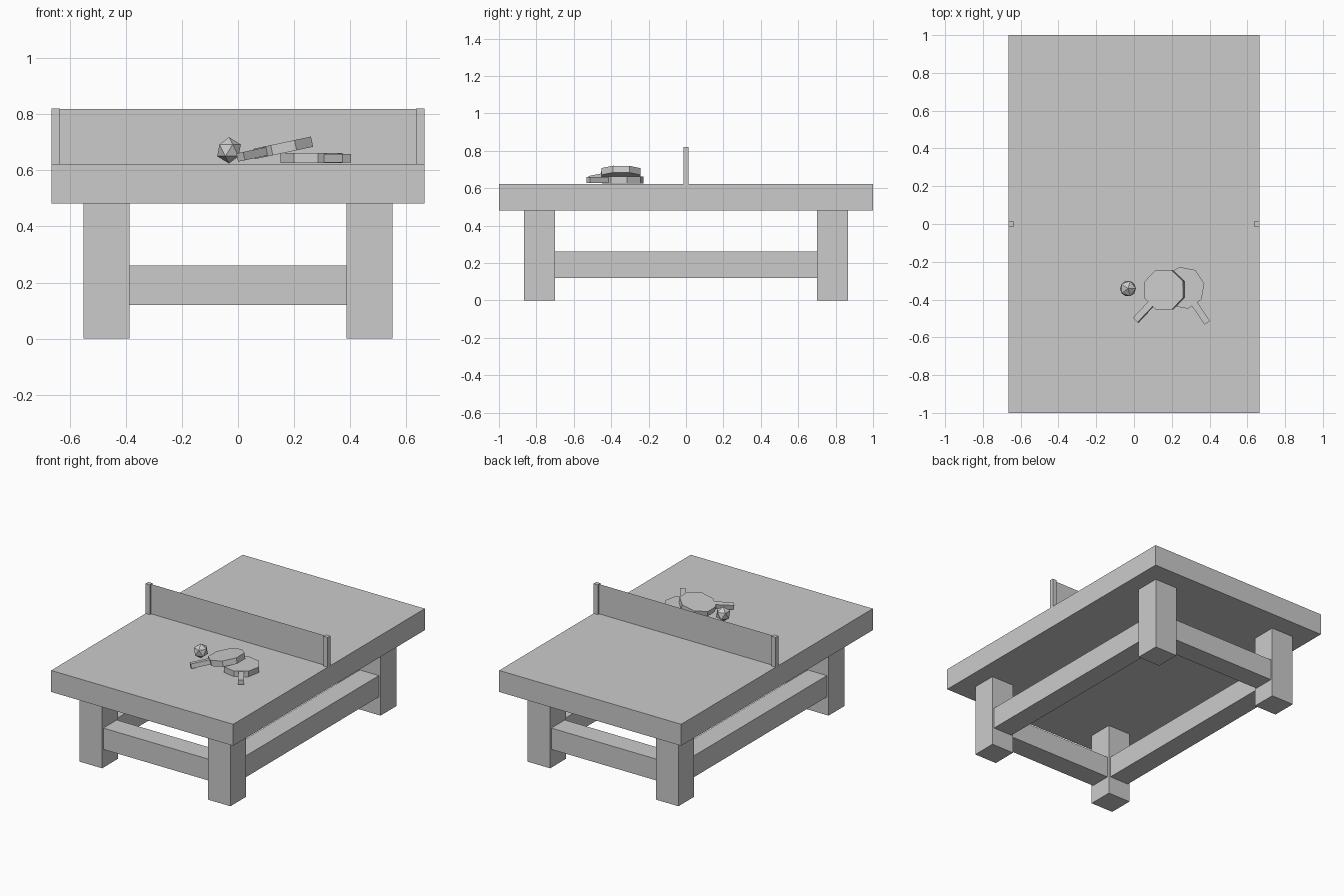
import bpy, bmesh
from math import radians, pi
from mathutils import Matrix, Vector

if "Cube" in bpy.data.objects:
    bpy.data.objects.remove(bpy.data.objects["Cube"])


def finish(name, bm):
    bmesh.ops.recalc_face_normals(bm, faces=bm.faces)
    mesh = bpy.data.meshes.new(name)
    bm.to_mesh(mesh)
    bm.free()
    obj = bpy.data.objects.new(name, mesh)
    bpy.context.collection.objects.link(obj)
    return obj


def add_box(bm, lo, hi):
    lo, hi = Vector(lo), Vector(hi)
    m = Matrix.Translation((lo + hi) / 2) @ Matrix.Diagonal((*(hi - lo), 1))
    bmesh.ops.create_cube(bm, size=1, matrix=m)


def box(name, lo, hi):
    bm = bmesh.new()
    add_box(bm, lo, hi)
    return finish(name, bm)


TOP = 0.623      # playing surface height
UNDER = 0.481    # underside of the table top
LX, LY = 0.4685, 0.7835   # leg centres
LEG, RAIL = 0.0825, 0.07  # half widths

# Table top
box("table_top", (-0.665, -1, UNDER), (0.665, 1, TOP))

# Legs
for sx, side in ((-1, "left"), (1, "right")):
    for sy, end in ((-1, "front"), (1, "back")):
        x, y = sx * LX, sy * LY
        box(f"{end}_{side}_leg", (x - LEG, y - LEG, 0), (x + LEG, y + LEG, UNDER))

# Rails between the legs
for s, side, end in ((-1, "left", "front"), (1, "right", "back")):
    box(f"{side}_rail", (s * LX - RAIL, -LY + LEG, 0.12), (s * LX + RAIL, LY - LEG, 0.261))
    box(f"{end}_rail", (-LX + LEG, s * LY - RAIL, 0.12), (LX - LEG, s * LY + RAIL, 0.261))
    # Net posts
    x = s * 0.65
    box(f"{side}_net_post", (x - 0.015, -0.014, TOP), (x + 0.015, 0.014, 0.82))

# Net: a single thin sheet
bm = bmesh.new()
bm.faces.new([bm.verts.new(p) for p in ((-0.636, 0, TOP), (0.636, 0, TOP),
                                        (0.636, 0, 0.819), (-0.636, 0, 0.819))])
finish("net", bm)


# Paddles: octagonal blade with a handle leaving the middle of one edge
def paddle(name, centre, turn, tilt):
    bm = bmesh.new()
    bmesh.ops.create_cone(bm, cap_ends=True, segments=8, radius1=0.113, radius2=0.113,
                          depth=0.037, matrix=Matrix.Rotation(pi / 8, 4, 'Z'))
    add_box(bm, (0.09, -0.0175, -0.015), (0.223, 0.0175, 0.015))
    obj = finish(name, bm)
    obj.matrix_world = (Matrix.Translation(centre) @ Matrix.Rotation(radians(tilt), 4, 'Y')
                        @ Matrix.Rotation(radians(turn), 4, 'Z'))


paddle("flat_paddle", (0.262, -0.338, 0.6435), -55.7, 0)
paddle("leaning_paddle", (0.161, -0.348, 0.68), 226, -12)

# Ball
bm = bmesh.new()
bmesh.ops.create_icosphere(bm, subdivisions=1, radius=0.047,
                           matrix=Matrix.Translation((-0.032, -0.342, 0.671)))
finish("ball", bm)
